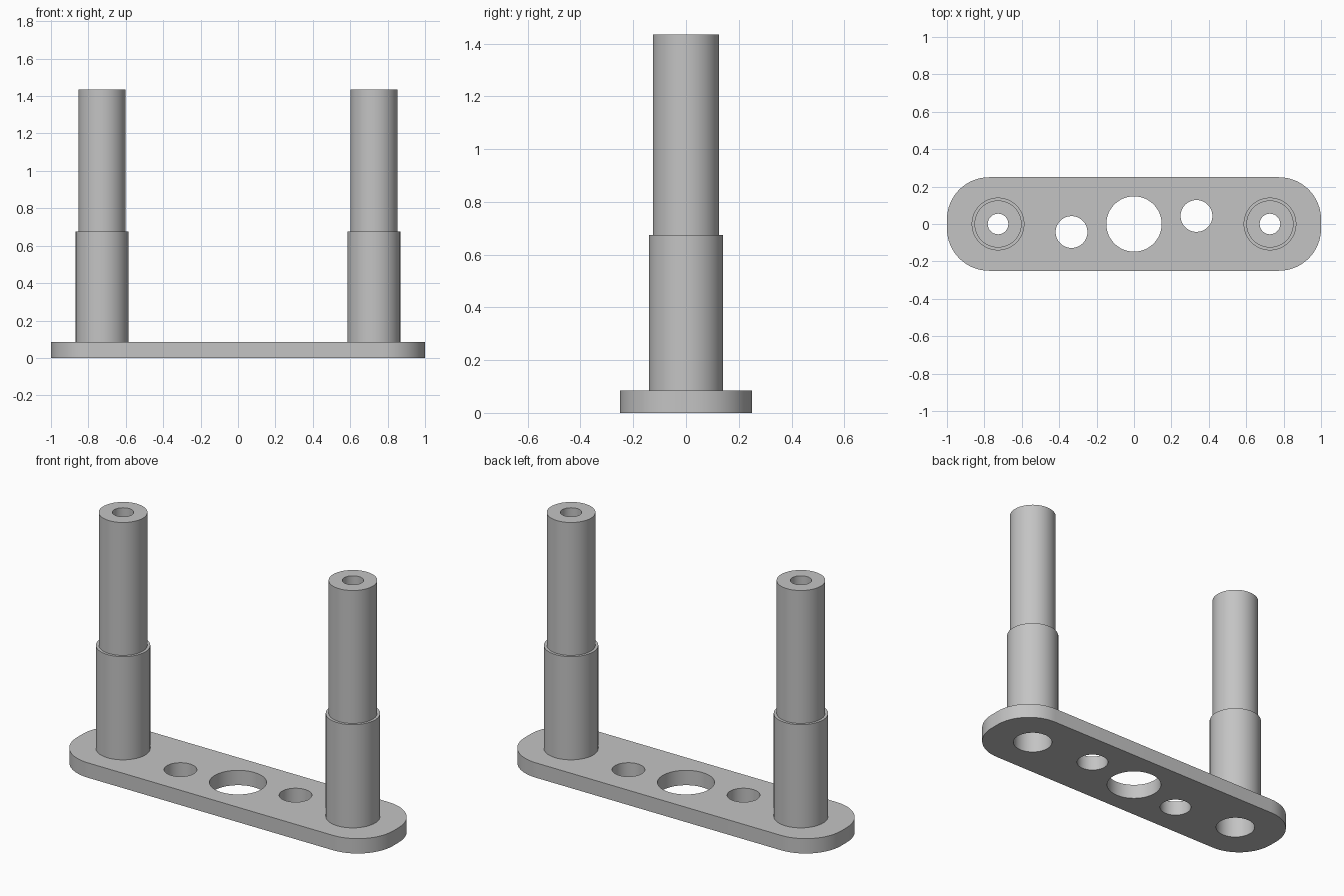
import bpy
import bmesh
from math import cos, sin, pi, radians
from mathutils import Matrix

cube = bpy.data.objects.get("Cube")
if cube:
    bpy.data.objects.remove(cube, do_unlink=True)

PLATE_H = 0.085
POST_X = 0.727
BORE_R = 0.106
SEGMENTS = 64

grey = bpy.data.materials.new("plain grey")
grey.use_nodes = True
colour = (0.55, 0.55, 0.55, 1)
grey.diffuse_color = colour
grey.node_tree.nodes["Principled BSDF"].inputs["Base Color"].default_value = colour


def arc(cx, cy, r, start, end, steps):
    return [(cx + r * cos(start + (end - start) * i / steps),
             cy + r * sin(start + (end - start) * i / steps))
            for i in range(steps + 1)]


def circle(cx, cy, r):
    return arc(cx, cy, r, 0, 2 * pi, SEGMENTS)[:-1]


def rounded_rectangle(hx, hy, r):
    points = []
    corners = [(1, 1), (-1, 1), (-1, -1), (1, -1)]
    for k, (sx, sy) in enumerate(corners):
        points += arc(sx * (hx - r), sy * (hy - r), r, k * pi / 2, (k + 1) * pi / 2, 16)
    return points


def smooth(obj):
    bpy.ops.object.select_all(action="DESELECT")
    obj.select_set(True)
    bpy.context.view_layer.objects.active = obj
    bpy.ops.object.shade_smooth_by_angle(angle=radians(30))


def extruded_plate(name, loops, height):
    """Filled flat outline with holes, extruded upward from z = 0."""
    curve = bpy.data.curves.new(name, "CURVE")
    curve.dimensions = "2D"
    curve.fill_mode = "BOTH"
    curve.extrude = height / 2
    for loop in loops:
        spline = curve.splines.new("POLY")
        spline.points.add(len(loop) - 1)
        for point, (x, y) in zip(spline.points, loop):
            point.co = (x, y, 0, 1)
        spline.use_cyclic_u = True
    obj = bpy.data.objects.new(name, curve)
    bpy.context.collection.objects.link(obj)
    bpy.ops.object.select_all(action="DESELECT")
    obj.select_set(True)
    bpy.context.view_layer.objects.active = obj
    bpy.ops.object.convert(target="MESH")
    obj = bpy.context.view_layer.objects.active
    # Weld the caps to the walls
    bm = bmesh.new()
    bm.from_mesh(obj.data)
    bmesh.ops.remove_doubles(bm, verts=bm.verts, dist=0.0001)
    bmesh.ops.translate(bm, verts=bm.verts, vec=(0, 0, height / 2))
    bmesh.ops.recalc_face_normals(bm, faces=bm.faces)
    bm.to_mesh(obj.data)
    bm.free()
    obj.data.materials.clear()
    obj.data.materials.append(grey)
    smooth(obj)


def turned_post(name, profile, x):
    """Spin a closed (radius, height) profile around the vertical axis."""
    bm = bmesh.new()
    verts = [bm.verts.new((r, 0, z)) for r, z in profile]
    edges = [bm.edges.new((a, b)) for a, b in zip(verts, verts[1:] + verts[:1])]
    bmesh.ops.spin(bm, geom=verts + edges, cent=(0, 0, 0), axis=(0, 0, 1),
                   angle=2 * pi, steps=SEGMENTS, use_merge=False)
    bmesh.ops.remove_doubles(bm, verts=bm.verts, dist=0.0001)
    bmesh.ops.recalc_face_normals(bm, faces=bm.faces)
    mesh = bpy.data.meshes.new(name)
    bm.to_mesh(mesh)
    bm.free()
    mesh.materials.append(grey)
    obj = bpy.data.objects.new(name, mesh)
    obj.matrix_world = Matrix.Translation((x, 0, 0))
    bpy.context.collection.objects.link(obj)
    smooth(obj)


# Base plate with centre hole, two offset holes and the post bores
extruded_plate("base_plate", [
    rounded_rectangle(1.0, 0.25, 0.225),
    circle(0, 0, 0.148),
    circle(-0.334, -0.043, 0.085),
    circle(0.334, 0.043, 0.085),
    circle(-POST_X, 0, BORE_R),
    circle(POST_X, 0, BORE_R),
], PLATE_H)

# Stepped hollow posts: wide bore below, narrow hole through the top
post_profile = [
    (BORE_R, PLATE_H), (0.141, PLATE_H), (0.141, 0.675), (0.126, 0.675),
    (0.126, 1.435), (0.055, 1.435), (0.055, 0.6), (BORE_R, 0.6),
]
for side, sign in (("left", 1), ("right", -1)):
    turned_post(side + "_post", post_profile, sign * POST_X)
